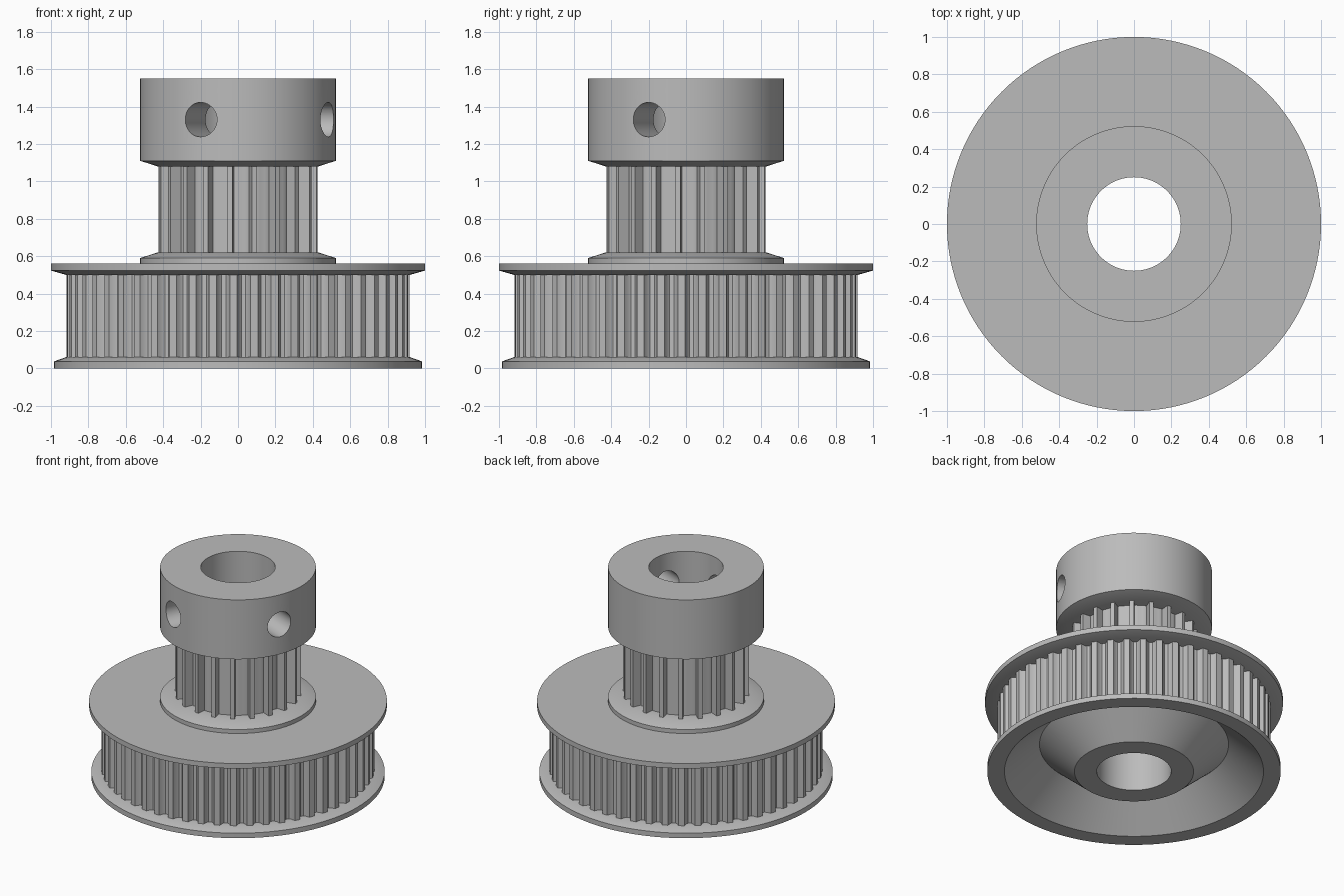
import bpy, bmesh, math
from math import cos, sin, tau, radians
from mathutils import Matrix

cube = bpy.data.objects.get("Cube")
if cube:
    bpy.data.objects.remove(cube, do_unlink=True)

steel = bpy.data.materials.new("grey_metal")
steel.use_nodes = True
GREY = (0.5, 0.5, 0.5, 1)
steel.diffuse_color = GREY
steel.node_tree.nodes["Principled BSDF"].inputs["Base Color"].default_value = GREY


def finish(name, bm):
    """Turn a bmesh into a grey, linked object with sharp edges kept."""
    bmesh.ops.recalc_face_normals(bm, faces=bm.faces)
    mesh = bpy.data.meshes.new(name)
    bm.to_mesh(mesh)
    bm.free()
    mesh.materials.append(steel)
    obj = bpy.data.objects.new(name, mesh)
    bpy.context.collection.objects.link(obj)
    return obj


def activate(obj):
    bpy.ops.object.select_all(action='DESELECT')
    obj.select_set(True)
    bpy.context.view_layer.objects.active = obj


def smooth(obj):
    activate(obj)
    bpy.ops.object.shade_smooth_by_angle(angle=radians(25))


def bridge_loops(bm, loops):
    """Join a closed series of vertex rings with quads."""
    for a, b in zip(loops, loops[1:] + loops[:1]):
        for i in range(len(a)):
            j = (i + 1) % len(a)
            bm.faces.new((a[i], a[j], b[j], b[i]))


def lathe(name, profile, steps=128):
    bm = bmesh.new()
    loops = [[bm.verts.new((r * cos(tau * i / steps), r * sin(tau * i / steps), z))
              for i in range(steps)] for r, z in profile]
    bridge_loops(bm, loops)
    return finish(name, bm)


def toothed_ring(name, teeth, tip, root, inner, land, phase, z0, z1, roundness):
    """Ring of narrow teeth; land is the tooth's share of one pitch."""
    outline = []
    pitch = tau / teeth
    steps = 6
    for t in range(teeth):
        middle = radians(phase) + t * pitch
        outline.append((tip, middle - land * pitch / 2))
        # groove from this tooth to the next, flat or scooped
        for k in range(steps + 1):
            u = k / steps
            depth = (1 - abs(2 * u - 1) ** roundness)
            if roundness > 4 and k in (0, steps):
                outline.append((tip, middle + pitch * (land / 2 + (1 - land) * u)))
                u = 0.04 if k == 0 else 0.96
                depth = 1
                point = (root, middle + pitch * (land / 2 + (1 - land) * u))
                outline.insert(len(outline) - (k == steps), point)
            elif k < steps:
                outline.append((tip - (tip - root) * depth,
                                middle + pitch * (land / 2 + (1 - land) * u)))
    bm = bmesh.new()

    def ring(z, radius=None):
        return [bm.verts.new(((radius or r) * cos(a), (radius or r) * sin(a), z))
                for r, a in outline]
    bridge_loops(bm, [ring(z0), ring(z1), ring(z1, inner), ring(z0, inner)])
    bmesh.ops.remove_doubles(bm, verts=bm.verts, dist=0.00001)
    return finish(name, bm)


# Turned body: bore, both flanges, collar, hub and the hollow underside
body = lathe("pulley_body", [
    (0.25, 0), (0.40, 0), (0.635, 0.21), (0.87, 0),
    (0.985, 0), (0.985, 0.037), (0.92, 0.06), (0.865, 0.06),
    (0.865, 0.50), (0.92, 0.50), (1.0, 0.523), (1.0, 0.56),
    (0.523, 0.56), (0.523, 0.59), (0.43, 0.62), (0.35, 0.62),
    (0.35, 1.08), (0.43, 1.08), (0.523, 1.11), (0.523, 1.55),
    (0.25, 1.55)])

# Two set screw holes drilled radially through the hub wall
for angle in (-22.5, -112.5):
    bm = bmesh.new()
    turn = (Matrix.Rotation(radians(angle), 4, 'Z')
            @ Matrix.Translation((0.4, 0, 1.33))
            @ Matrix.Rotation(radians(90), 4, 'Y'))
    bmesh.ops.create_cone(bm, cap_ends=True, segments=40, radius1=0.092,
                          radius2=0.092, depth=0.5, matrix=turn)
    cutter = finish("screw_hole_cutter", bm)
    cutter.hide_render = True
    drill = body.modifiers.new("screw_hole", 'BOOLEAN')
    drill.operation = 'DIFFERENCE'
    drill.solver = 'EXACT'
    drill.object = cutter
    activate(body)
    bpy.ops.object.modifier_apply(modifier=drill.name)
    bpy.data.objects.remove(cutter, do_unlink=True)
smooth(body)

# Belt teeth: scooped grooves on the wide wheel, square ones on the small wheel
smooth(toothed_ring("large_wheel_teeth", 52, 0.917, 0.875, 0.85, 0.36, -91.5,
                    0.05, 0.51, 3))
smooth(toothed_ring("small_wheel_teeth", 20, 0.425, 0.362, 0.34, 0.22, -78,
                    0.61, 1.09, 8))
